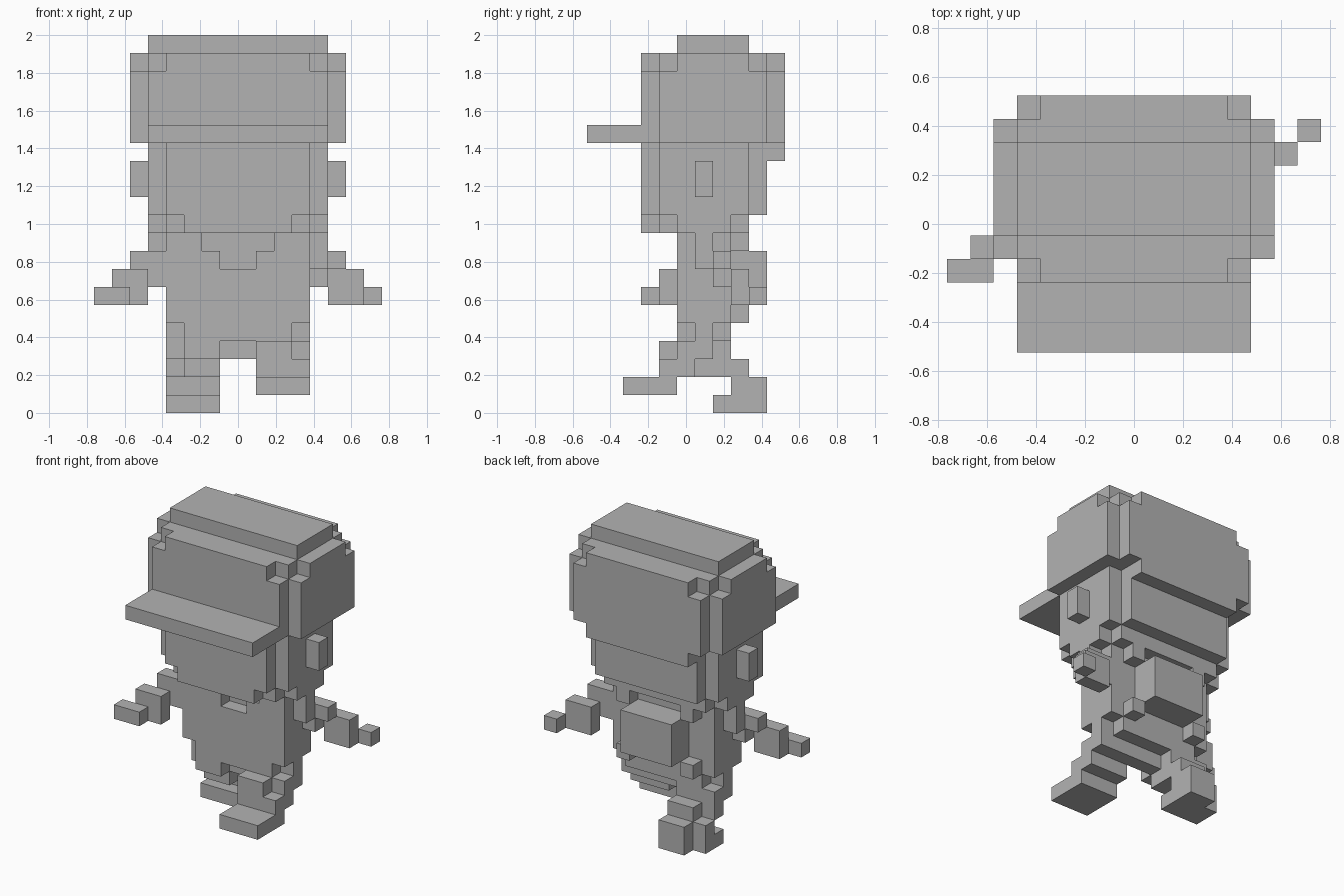
import bpy
import bmesh
from itertools import product
from mathutils import Vector

if "Cube" in bpy.data.objects:
    bpy.data.objects.remove(bpy.data.objects["Cube"], do_unlink=True)

UNIT = 2 / 21
DEPTH_OFFSET = 2.5

grey = bpy.data.materials.new("plain grey")
grey.use_nodes = True
colour = (0.45, 0.45, 0.45, 1)
grey.diffuse_color = colour
grey.node_tree.nodes["Principled BSDF"].inputs["Base Color"].default_value = colour

parts = {}


def block(x, y, z):
    """Cells of a solid block, each argument being a (from, to) pair."""
    return set(product(range(*x), range(*y), range(*z)))


def both_sides(cells):
    """Add the left-right mirror image."""
    return cells | {(-x - 1, y, z) for x, y, z in cells}


def opposite_swing(cells):
    """Mirror left-right and front-back, for the other arm."""
    return {(-x - 1, 6 - y, z) for x, y, z in cells}


# Cap: core, crown, rounded-off front, back and side panels, brim
parts["cap_core"] = block((-5, 5), (1, 7), (15, 20))
parts["cap_crown"] = block((-5, 5), (2, 6), (20, 21))
parts["cap_front"] = block((-5, 5), (0, 1), (15, 19)) | block((-4, 4), (0, 1), (19, 20))
parts["cap_back"] = (block((-5, 5), (7, 8), (15, 19))
                     | block((-4, 4), (7, 8), (14, 20)))
parts["cap_sides"] = both_sides(block((5, 6), (1, 7), (15, 19))
                                | block((5, 6), (2, 6), (19, 20)))
parts["cap_brim"] = block((-5, 5), (-3, 0), (15, 16))

# Head with bevelled edges, and ears
parts["head"] = (block((-4, 4), (0, 7), (11, 15))
                 | block((-5, 5), (1, 6), (11, 15))
                 | block((-4, 4), (1, 6), (10, 11))
                 | block((-3, 3), (0, 1), (10, 11))
                 | block((-5, 5), (2, 5), (10, 11)))
parts["ears"] = both_sides(block((5, 6), (3, 4), (12, 14)))

# Torso with a stepped neckline and narrower waist
neckline = block((-2, 2), (2, 3), (9, 10)) | block((-1, 1), (2, 3), (8, 9))
parts["torso"] = block((-4, 4), (2, 5), (5, 10)) - neckline
parts["waist"] = block((-3, 3), (2, 5), (4, 5)) | block((-4, 4), (3, 4), (4, 5))
parts["crotch"] = block((-1, 1), (3, 4), (3, 4))

# Backpack and strap ends
parts["backpack"] = block((-2, 2), (5, 7), (6, 9))
parts["backpack_straps"] = both_sides(block((2, 3), (5, 6), (9, 10))
                                      | block((2, 3), (5, 6), (5, 6)))

# Arms: left swings back, right swings forward
arm = (block((4, 5), (3, 4), (8, 10))
       | block((4, 6), (4, 5), (8, 9))
       | block((4, 5), (4, 5), (7, 8)))
hand = block((5, 7), (5, 6), (6, 8)) | block((7, 8), (6, 7), (6, 7))
parts["left_arm"] = arm
parts["left_hand"] = hand
parts["right_arm"] = opposite_swing(arm)
parts["right_hand"] = opposite_swing(hand) | block((-7, -6), (0, 1), (6, 7))

# Left leg steps forward
parts["left_leg"] = (block((1, 3), (1, 4), (3, 4))
                     | block((3, 4), (2, 4), (3, 4))
                     | block((1, 4), (1, 3), (2, 3)))
parts["left_foot"] = block((1, 4), (-1, 2), (1, 2))

# Right leg trails behind
parts["right_leg"] = (block((-3, -1), (2, 5), (3, 4))
                      | block((-4, -3), (3, 5), (3, 4))
                      | block((-3, -1), (3, 6), (2, 3))
                      | block((-4, -3), (4, 5), (2, 3)))
parts["right_foot"] = (block((-4, -1), (4, 6), (0, 1))
                       | block((-4, -1), (5, 6), (1, 2))
                       | block((-3, -1), (6, 7), (0, 2)))

solid = set().union(*parts.values())


def build(name, cells):
    """Skin the outer sides of a part and merge its flat faces."""
    bm = bmesh.new()
    corners = {}

    def corner(point):
        key = tuple(point)
        if key not in corners:
            x, y, z = key
            corners[key] = bm.verts.new(Vector((x, y - DEPTH_OFFSET, z)) * UNIT)
        return corners[key]

    for cell in sorted(cells):
        for axis, side in product(range(3), (0, 1)):
            neighbour = list(cell)
            neighbour[axis] += 1 if side else -1
            if tuple(neighbour) in solid:
                continue
            u, v = (axis + 1) % 3, (axis + 2) % 3
            ring = []
            for du, dv in ((0, 0), (1, 0), (1, 1), (0, 1)):
                point = list(cell)
                point[axis] += side
                point[u] += du
                point[v] += dv
                ring.append(corner(point))
            bm.faces.new(ring if side else ring[::-1])
    bmesh.ops.dissolve_limit(bm, angle_limit=0.01, verts=bm.verts, edges=bm.edges)
    mesh = bpy.data.meshes.new(name)
    bm.to_mesh(mesh)
    bm.free()
    mesh.materials.append(grey)
    bpy.context.collection.objects.link(bpy.data.objects.new(name, mesh))


for part_name, part_cells in parts.items():
    build(part_name, part_cells)
